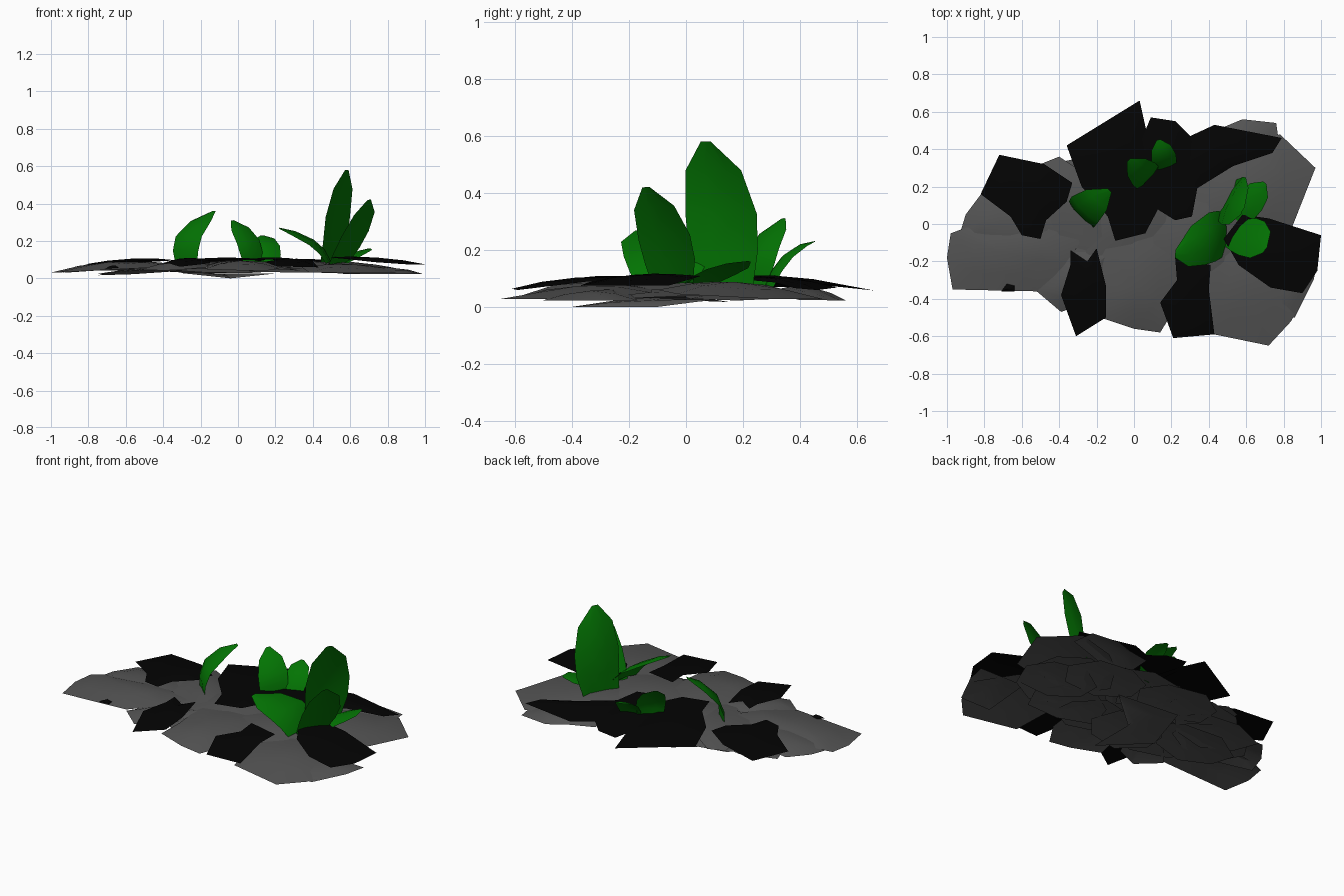
import bpy
import bmesh
import math
import random
from mathutils import Vector

if "Cube" in bpy.data.objects:
    bpy.data.objects.remove(bpy.data.objects["Cube"], do_unlink=True)


def make_material(name, colour):
    mat = bpy.data.materials.new(name)
    mat.use_nodes = True
    mat.diffuse_color = (*colour, 1)
    mat.node_tree.nodes["Principled BSDF"].inputs["Base Color"].default_value = (*colour, 1)
    return mat


GREY = make_material("grey leaf", (0.087, 0.087, 0.087))
BLACK = make_material("black leaf", (0.001, 0.001, 0.001))
GREEN = make_material("green leaf", (0.001, 0.175, 0.001))


def finish(bm, name, mat):
    bmesh.ops.recalc_face_normals(bm, faces=bm.faces)
    mesh = bpy.data.meshes.new(name)
    bm.to_mesh(mesh)
    bm.free()
    mesh.materials.append(mat)
    obj = bpy.data.objects.new(name, mesh)
    bpy.context.collection.objects.link(obj)
    for o in bpy.context.selected_objects:
        o.select_set(False)
    obj.select_set(True)
    bpy.context.view_layer.objects.active = obj
    bpy.ops.object.shade_smooth_by_angle(angle=math.radians(30))


def mound(x, y):
    # Gentle mound that the fallen leaves lie on
    r2 = min(1, x * x + (y / 0.65) ** 2)
    return 0.035 + 0.042 * (1 - r2 ** 1.5)


def sheet(name, mat, outline, height, dome):
    # Domed leaf: outline, an inner ring and a centre point
    centre = sum((Vector(p) for p in outline), Vector((0, 0))) / len(outline)
    bm = bmesh.new()
    rings = []
    for scale, lift in ((1, 0), (0.55, 0.7)):
        points = [centre.lerp(Vector(p), scale) for p in outline]
        rings.append([bm.verts.new((p.x, p.y, height(p.x, p.y) + dome * lift)) for p in points])
    top = bm.verts.new((*centre, height(*centre) + dome))
    outer, inner = rings
    for i in range(len(outline)):
        j = (i + 1) % len(outline)
        bm.faces.new((outer[i], outer[j], inner[j], inner[i]))
        bm.faces.new((inner[i], inner[j], top))
    finish(bm, name, mat)


def ground_leaf(name, mat, layer, *points):
    # Points are in hundredths; grey leaves sag more at the rim
    outline = [(x / 100, y / 100) for x, y in points]
    sag, dome = (0.012, 0.03) if mat == GREY else (0, 0.014)
    sheet(name, mat, outline, lambda x, y: mound(x, y) + 0.008 * layer - sag, dome)


# Grey leaves of the lower visible layer
ground_leaf("grey_leaf_left", GREY, 1, (-100, -18), (-97, -35), (-52, -36), (-36, -22), (-28, -8), (-55, 0), (-90, -2), (-98, -5))
ground_leaf("grey_leaf_left_back", GREY, 0, (-94, -8), (-90, 5), (-81, 17), (-55, 15), (-40, -5), (-60, -20))
ground_leaf("grey_leaf_back_left", GREY, 0.3, (-50, 32), (-40, 36), (-28, 28), (-8, 10), (-10, -18), (-42, -10))
ground_leaf("grey_leaf_front_left", GREY, 0, (-52, -36), (-39, -47), (-25, -42), (-12, -15), (-35, -15))
ground_leaf("grey_leaf_front", GREY, 0.6, (-18, -50), (0, -56), (14, -58), (22, -45), (25, -10), (0, 0), (-18, -10), (-16, -35))
ground_leaf("grey_leaf_front_right", GREY, 0.6, (38, -58), (72, -65), (84, -52), (93, -33), (75, -12), (45, -12), (34, -35))
ground_leaf("grey_leaf_right_tip", GREY, 0, (65, -20), (99, -17), (96, -30), (86, -50), (65, -50))
ground_leaf("grey_leaf_right", GREY, 0.6, (25, 18), (50, 38), (78, 48), (97, 30), (84, -3), (60, -10), (30, -5))
ground_leaf("grey_leaf_back_right", GREY, 0, (30, 47), (46, 51), (58, 56), (76, 54), (78, 40), (50, 28), (28, 32))
ground_leaf("grey_leaf_middle", GREY, 0.6, (5, -12), (20, 12), (42, 20), (58, 2), (52, -24), (25, -32))
ground_leaf("grey_leaf_heart", GREY, 0.2, (-30, 5), (-5, 35), (20, 30), (22, 0), (0, -20), (-25, -18))

# Black leaves lying on top
ground_leaf("black_leaf_left", BLACK, 3, (-82, 16), (-72, 37), (-48, 32), (-33, 22), (-36, 12), (-47, 2), (-50, -8), (-60, -6), (-66, 4))
ground_leaf("black_leaf_back", BLACK, 2.8, (-36, 42), (3, 66), (7, 48), (15, 12), (6, -5), (-10, -9), (-14, 4), (-28, 20))
ground_leaf("black_leaf_back_middle", BLACK, 3.1, (4, 45), (9, 57), (22, 55), (31, 46), (34, 20), (31, 4), (22, 2), (6, 12))
ground_leaf("black_leaf_back_right", BLACK, 3, (30, 47), (43, 53), (79, 46), (74, 38), (53, 31), (32, 18), (18, 20))
ground_leaf("black_leaf_right", BLACK, 5, (100, -6), (98, -25), (90, -37), (73, -34), (56, -22), (48, -8), (58, 5), (72, 3))
ground_leaf("black_leaf_front", BLACK, 3, (21, -61), (43, -59), (40, -35), (41, -22), (22, -18), (23, -30), (14, -42))
ground_leaf("black_leaf_front_left", BLACK, 3, (-31, -60), (-15, -50), (-15, -33), (-20, -13), (-25, -20), (-34, -14), (-34, -22), (-39, -38))
ground_leaf("black_leaf_speck", BLACK, 0.6, (-71, -36), (-64, -36), (-64, -33), (-68, -32))


# Tilted grey leaves that fill the pile and close the underside
random.seed(4)
for i in range(14):
    angle = i * math.tau / 14
    cx, cy = 0.55 * math.cos(angle), 0.22 * math.sin(angle)
    outline = []
    for k in range(7):
        a = angle + k * math.tau / 7
        r = random.uniform(0.85, 1.1)
        outline.append((cx + 0.27 * r * math.cos(a), cy + 0.19 * r * math.sin(a)))
    tx, ty = random.uniform(-0.05, 0.05), random.uniform(-0.06, 0.06)
    level = (0.45, 0.6)[i % 2]
    sheet(f"under_leaf_{i + 1}", GREY, outline,
          lambda x, y: level * mound(x, y) + 0.006 + tx * (x - cx) + ty * (y - cy), 0.015)
sheet("under_leaf_lowest", GREY, [(-0.32, -0.2), (-0.04, -0.4), (-0.04, -0.1), (0.2, 0.1), (-0.2, 0.15)],
      lambda x, y: 0.03 * min(1, abs(x + 0.04) / 0.28), 0.02)


def upright_leaf(name, base, middle, tip, side):
    # Curved, cupped blade swept along a three-point spine, in hundredths
    base, middle, tip, side = (Vector(v) / 100 for v in (base, middle, tip, side))
    control = middle * 2 - (base + tip) / 2
    bm = bmesh.new()
    rows = []
    for t, width in ((0, 0.78), (0.25, 0.97), (0.5, 1), (0.8, 0.78), (1, 0.14)):
        point = base * (1 - t) ** 2 + control * 2 * t * (1 - t) + tip * t * t
        along = (control - base) * (1 - t) + (tip - control) * t
        out = side.cross(along).normalized()
        if out.z < 0:
            out = -out
        cup = out * side.length * 0.22 * width
        rows.append([bm.verts.new(point + side * width * s + cup * (0.5 - abs(s)))
                     for s in (-1, -0.4, 0.4, 1)])
    for low, high in zip(rows, rows[1:]):
        for k in range(3):
            bm.faces.new((low[k], low[k + 1], high[k + 1], high[k]))
    finish(bm, name, GREEN)


# Green leaves: a cluster of four on the left side, a pair and a single
upright_leaf("tall_leaf", (50, 13, 6), (52, 13, 33), (58, 7, 58), (6.5, 12.5, 0))
upright_leaf("second_leaf", (53, -4, 8), (62, -7, 25), (70, -14, 42), (7, 9, 1))
upright_leaf("spreading_leaf", (49, -7, 9), (40, -8, 20), (22, -16, 27), (1, 14, 1))
upright_leaf("low_leaf", (54, 3, 8), (62, 12, 13), (70, 22, 16), (6, -5, 1))
upright_leaf("pair_leaf_large", (8, 24, 6), (6, 26, 20), (-3, 34, 31), (6, 6, 1))
upright_leaf("pair_leaf_small", (17, 28, 6), (16, 35, 18), (13, 45, 23), (6.5, 2, 0))
upright_leaf("single_leaf", (-27, 4, 6), (-27, 7, 23), (-13, 18, 36), (7, -7, 0))
